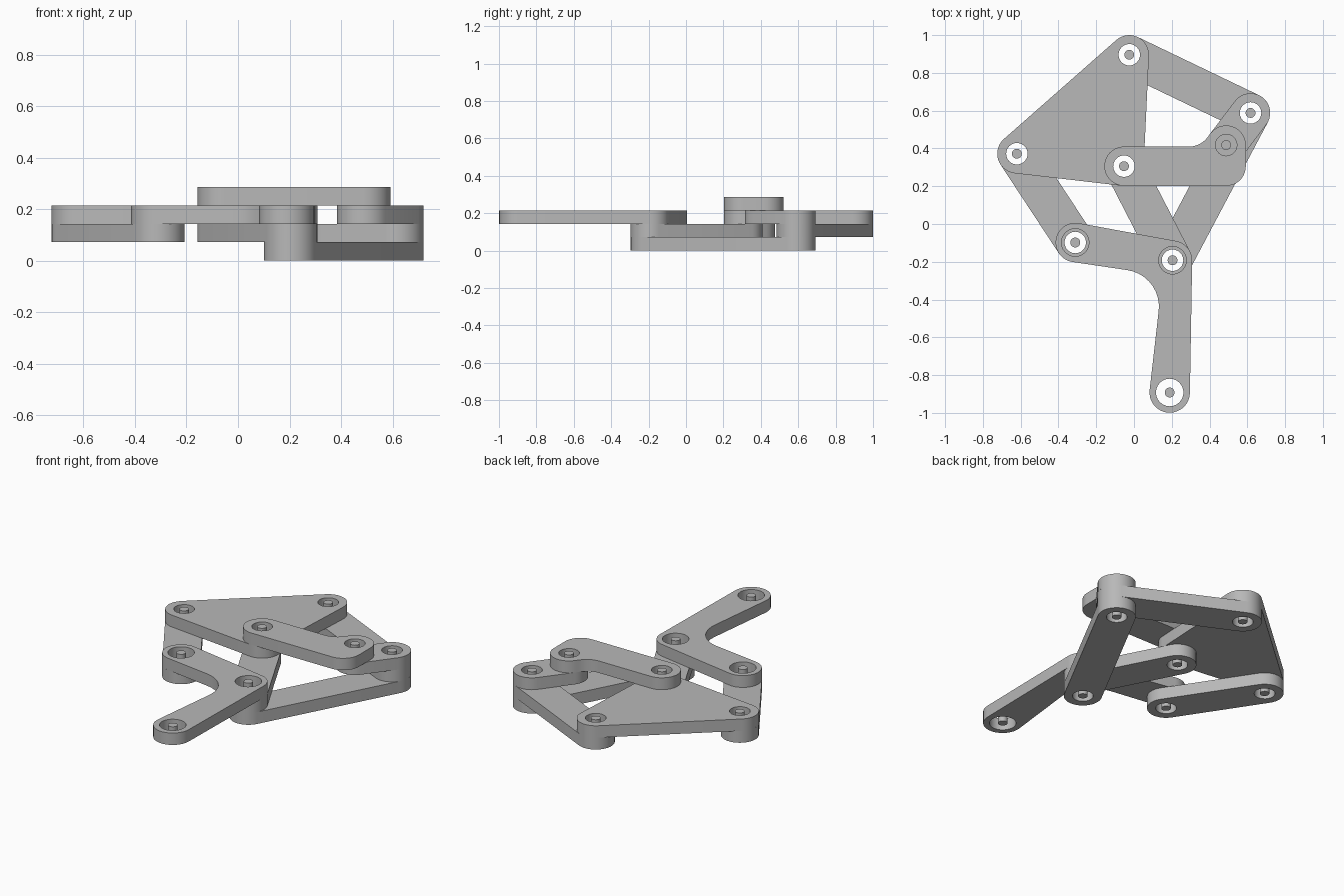
import bpy, bmesh, math
from mathutils import Vector

if "Cube" in bpy.data.objects:
    bpy.data.objects.remove(bpy.data.objects["Cube"])

T = 0.0717      # plate thickness; plates stack in four layers
R = 0.104       # plate end radius
HOLE = 0.057
FOOT_HOLE = 0.073
PIN = 0.026

steel = bpy.data.materials.new("Plain grey")
steel.diffuse_color = (0.48, 0.48, 0.48, 1)
steel.use_nodes = True
steel.node_tree.nodes["Principled BSDF"].inputs["Base Color"].default_value = (0.48, 0.48, 0.48, 1)

# Joint centres
TOP = Vector((-0.025, 0.896))
REAR = Vector((-0.62, 0.372))
FIXED = Vector((-0.053, 0.306))
SIDE = Vector((0.617, 0.588))
CRANK = Vector((0.488, 0.418))
KNEE = Vector((-0.311, -0.098))
ANKLE = Vector((0.204, -0.192))
TOE = Vector((0.189, -0.892))


def belt(circles):
    """Outline running counter-clockwise round circles; a negative radius is a concave fillet."""
    n = len(circles)
    tangents = []
    for i in range(n):
        (p, r), (q, s) = circles[i], circles[(i + 1) % n]
        d = q - p
        ratio = max(-1, min(1, (r - s) / d.length))
        tangents.append(math.atan2(d.y, d.x) - math.acos(ratio))
    points = []
    for i, (p, r) in enumerate(circles):
        start = tangents[i - 1]
        sweep = (tangents[i] - start) % math.tau
        if r < 0:
            sweep -= math.tau
        steps = max(2, math.ceil(abs(sweep) / math.radians(10)))
        for k in range(steps + 1):
            a = start + sweep * k / steps
            points.append(p + r * Vector((math.cos(a), math.sin(a))))
    return points


def circle(centre, radius, sides=24):
    return [centre + radius * Vector((math.cos(math.tau * k / sides),
                                      math.sin(math.tau * k / sides))) for k in range(sides)]


def plate(name, loops, bottom, top):
    """Filled outline with holes, extruded between two heights."""
    curve = bpy.data.curves.new(name + "_profile", "CURVE")
    curve.dimensions = "2D"
    curve.fill_mode = "BOTH"
    curve.extrude = (top - bottom) / 2
    for loop in loops:
        spline = curve.splines.new("POLY")
        spline.points.add(len(loop) - 1)
        for point, co in zip(spline.points, loop):
            point.co = (co.x, co.y, 0, 1)
        spline.use_cyclic_u = True
    temp = bpy.data.objects.new(name + "_profile", curve)
    bpy.context.collection.objects.link(temp)
    graph = bpy.context.evaluated_depsgraph_get()
    mesh = bpy.data.meshes.new_from_object(temp.evaluated_get(graph))
    bpy.data.objects.remove(temp)
    bpy.data.curves.remove(curve)

    bm = bmesh.new()
    bm.from_mesh(mesh)
    bmesh.ops.remove_doubles(bm, verts=bm.verts, dist=0.0002)
    bmesh.ops.translate(bm, verts=bm.verts, vec=(0, 0, (top + bottom) / 2))
    bmesh.ops.recalc_face_normals(bm, faces=bm.faces)
    bm.to_mesh(mesh)
    bm.free()
    mesh.materials.clear()
    mesh.materials.append(steel)
    obj = bpy.data.objects.new(name, mesh)
    bpy.context.collection.objects.link(obj)
    bpy.ops.object.select_all(action="DESELECT")
    obj.select_set(True)
    bpy.context.view_layer.objects.active = obj
    bpy.ops.object.shade_smooth_by_angle(angle=math.radians(30))


def link(name, joints, layer, outline=None, hole=HOLE):
    outline = outline or [(p, R) for p in joints]
    loops = [belt(outline)] + [circle(p, hole) for p in joints]
    plate(name, loops, layer * T, (layer + 1) * T)


# Straight links
link("long_lower_link", [SIDE, ANKLE], 0)
link("upper_link", [TOP, SIDE], 1)
link("rear_link", [REAR, KNEE], 1)
link("middle_link", [FIXED, ANKLE], 1)
link("short_crank_link", [SIDE, CRANK], 2)

# Triangular plate
link("triangle_plate", [REAR, FIXED, TOP], 2)

# Bent foot with a wide inner fillet
link("foot_plate", [KNEE, ANKLE, TOE], 2, hole=FOOT_HOLE, outline=[
    (KNEE, R), (Vector((-0.063, -0.437)), -0.195), (TOE, 0.107), (ANKLE, R)])

# Bent frame bar on top
link("frame_bar", [FIXED, CRANK], 3, outline=[
    (FIXED, R), (Vector((CRANK.x, FIXED.y)), R), (CRANK, R),
    (Vector((0.292, 0.5315)), -0.1215)])

# Pins running through each stack of plates
pins = {"top": (TOP, 1, 3), "rear": (REAR, 1, 3), "fixed": (FIXED, 1, 4),
        "side": (SIDE, 0, 3), "crank": (CRANK, 2, 4), "knee": (KNEE, 1, 3),
        "ankle": (ANKLE, 0, 3), "toe": (TOE, 2, 3)}
for label, (centre, low, high) in pins.items():
    plate(label + "_pin", [circle(centre, PIN)], low * T, high * T)
